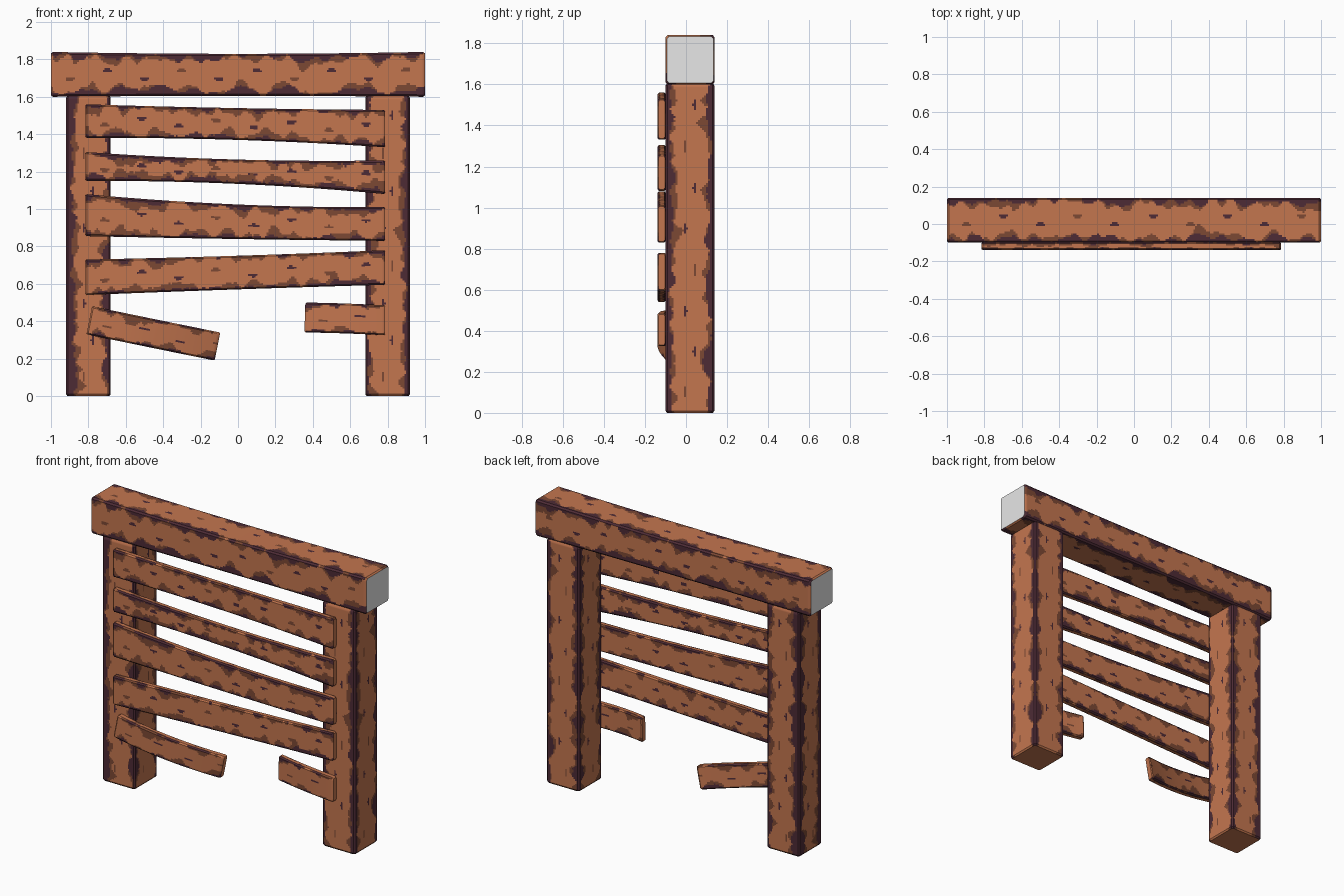
import bpy, bmesh, math
from mathutils import Vector, noise

if "Cube" in bpy.data.objects:
    bpy.data.objects.remove(bpy.data.objects["Cube"])

STEP = 0.01          # paint grid size


def material(name, rgb):
    m = bpy.data.materials.new(name)
    m.diffuse_color = (*rgb, 1.0)
    m.use_nodes = True
    m.node_tree.nodes["Principled BSDF"].inputs["Base Color"].default_value = m.diffuse_color
    return m


MATS = [material("warm_wood", (0.55, 0.18, 0.078)),
        material("dark_plum_wear", (0.075, 0.024, 0.036)),
        material("mid_brown_wear", (0.2, 0.066, 0.034)),
        material("pale_grey_end", (0.8, 0.8, 0.8))]
WOOD, PLUM, BROWN, GREY = range(4)


def quad_curve(pts, t):
    """Curve through start, middle and end points."""
    a, b, c = (Vector(p) for p in pts)
    return a * (2*t - 1)*(t - 1) + b * 4*t*(1 - t) + c * t*(2*t - 1)


def section(P, Q, r):
    """Chamfered rectangle outline, finely divided along each side."""
    out = []
    corners = [(-P, -Q), (P, -Q), (P, Q), (-P, Q)]
    for i in range(4):
        a, b = Vector(corners[i]), Vector(corners[(i + 1) % 4])
        d = (b - a).normalized()
        a, b = a + d * r, b - d * r
        n = max(2, round((b - a).length / STEP))
        out += [a.lerp(b, k / n) for k in range(n + 1)]
    return out


def paint(s, p, q, P, Q, seed, wear, spread):
    """Worn colour by distance from the nearest long edge, plus small knots."""
    d = max(P - abs(p), Q - abs(q))
    corner = (p > 0) + 2 * (q > 0)
    narrow = 0.45 if Q < 0.05 and P - abs(p) < 0.004 else 1.0
    key = seed * 3.17 + corner * 5.41
    w = wear[p > 0] + spread * noise.noise(Vector((s * 14, key, 0.37)))
    w += 0.012 * noise.noise(Vector((s * 37, key, 2.3)))
    b = w + 0.014 + 0.05 * noise.noise(Vector((s * 17, key + 1.7, 4.6)))
    if d < w * narrow:
        return PLUM
    if d < b * narrow:
        return BROWN
    # knots along the middle of each face
    if narrow == 1.0:
        cell = math.floor(s / 0.2)
        across = p if Q - abs(q) < 0.004 else q
        u = s - (cell + 0.5) * 0.2
        v = across - 0.2 * P * (1 if cell % 2 else -1)
        if (u / 0.026)**2 + (v / 0.009)**2 < 1:
            return PLUM if cell % 3 else BROWN
    return WOOD


def board(name, lo, hi, y0, y1, seed, wear, spread, r=0.01, bend=None, end=WOOD):
    """Sweep a chamfered section between two edge curves given as (x, z) points."""
    length = (Vector(lo[2]) - Vector(lo[0])).length
    P = (Vector(hi[1]) - Vector(lo[1])).length / 2
    Q = (y1 - y0) / 2
    ring = section(P, Q, r)
    n = round(length / STEP)
    ts = [0] + [r/length + (1 - 2*r/length) * k / n for k in range(n + 1)] + [1]
    bm = bmesh.new()
    rows = []
    for t in ts:
        a, b = quad_curve(lo, t), quad_curve(hi, t)
        shrink = 0.7 * r if t in (0, 1) else 0      # eased ends
        dy = bend(t) if bend else 0
        row = []
        for p, q in ring:
            p, q = p * (1 - shrink / P), q * (1 - shrink / Q)
            xz = a.lerp(b, (p / P + 1) / 2)
            row.append(bm.verts.new((xz.x, (y0 + y1) / 2 + q + dy, xz.y)))
        rows.append(row)
    m = len(ring)
    for i in range(len(ts) - 1):
        s = (ts[i] + ts[i + 1]) / 2 * length
        for j in range(m):
            k = (j + 1) % m
            f = bm.faces.new((rows[i][j], rows[i][k], rows[i + 1][k], rows[i + 1][j]))
            mid = (ring[j] + ring[k]) / 2
            f.material_index = paint(s, mid.x, mid.y, P, Q, seed, wear, spread)
    for row in (rows[0], rows[-1]):
        bm.faces.new(row).material_index = end
    bmesh.ops.recalc_face_normals(bm, faces=bm.faces)
    me = bpy.data.meshes.new(name)
    bm.to_mesh(me)
    bm.free()
    for mat in MATS:
        me.materials.append(mat)
    me.shade_smooth()
    me.set_sharp_from_angle(angle=math.radians(35))
    ob = bpy.data.objects.new(name, me)
    bpy.context.collection.objects.link(ob)


# Posts
for side, x, wear in (("left", -0.8, (0.042, 0.026)), ("right", 0.8, (0.028, 0.03))):
    board(side + "_post",
          [(x - 0.119, z) for z in (0, 0.8, 1.605)],
          [(x + 0.119, z) for z in (0, 0.8, 1.605)],
          -0.1, 0.138, 1 if x < 0 else 2, wear, 0.035)

# Top beam with pale sawn ends
board("top_beam", [(-1, 1.6), (0, 1.605), (1, 1.6)],
      [(-1, 1.84), (0, 1.83), (1, 1.84)],
      -0.1, 0.14, 3, (0.03, 0.02), 0.045, end=GREY)

# Full planks: heights of lower and upper edge at left, middle, right
planks = [((1.38, 1.37, 1.33), (1.56, 1.54, 1.53)),
          ((1.15, 1.135, 1.08), (1.305, 1.265, 1.26)),
          ((0.855, 0.84, 0.83), (1.08, 1.025, 1.01)),
          ((0.54, 0.57, 0.595), (0.73, 0.75, 0.78))]
XS = (-0.815, -0.015, 0.787)
for i, (lo, hi) in enumerate(planks):
    board(f"plank_{i + 1}", list(zip(XS, lo)), list(zip(XS, hi)),
          -0.14, -0.097, 10 + i, (0.014, 0.01), 0.03, r=0.008)

# Broken plank: long left piece bending back, short right stub
board("broken_plank_left",
      [(-0.81, 0.33), (-0.47, 0.26), (-0.125, 0.19)],
      [(-0.78, 0.48), (-0.44, 0.41), (-0.095, 0.34)],
      -0.14, -0.097, 20, (0.008, 0.004), 0.03, r=0.008, bend=lambda t: 0.13 * t * t)
board("broken_plank_right",
      [(0.355, 0.34), (0.57, 0.335), (0.787, 0.325)],
      [(0.36, 0.50), (0.57, 0.495), (0.787, 0.485)],
      -0.14, -0.097, 21, (0.006, 0.004), 0.03, r=0.008, bend=lambda t: 0.045 * (1 - t)**2)
